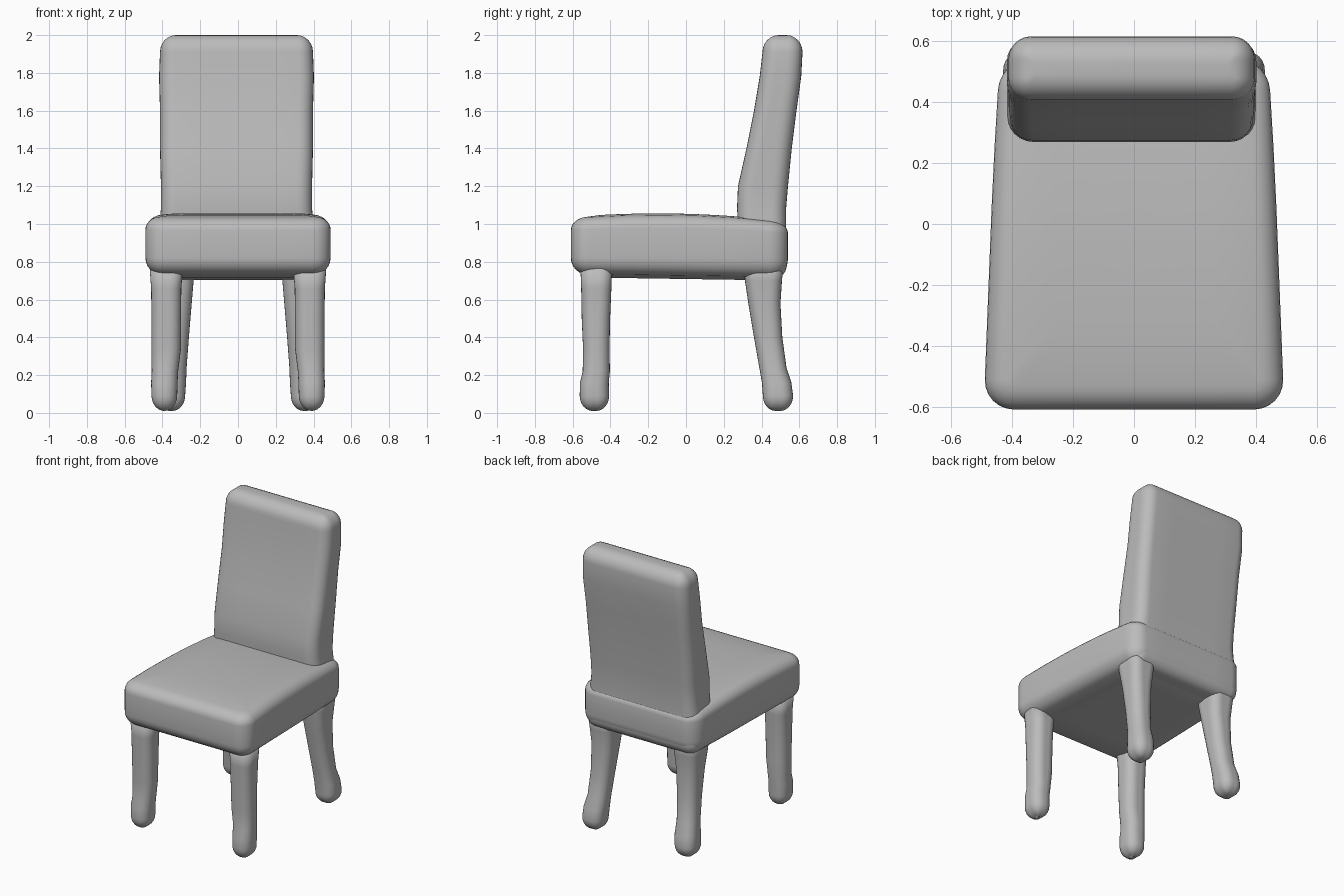
import bpy, bmesh, math

cube = bpy.data.objects.get("Cube")
if cube:
    bpy.data.objects.remove(cube, do_unlink=True)

grey = bpy.data.materials.new("plain_grey")
grey.use_nodes = True
COLOUR = (0.5, 0.5, 0.5, 1)
grey.diffuse_color = COLOUR
grey.node_tree.nodes["Principled BSDF"].inputs["Base Color"].default_value = COLOUR


def loft(name, sections, shape=lambda x, y, z: (x, y, z), steps=6):
    """Skin rounded rectangles (z, x, y, half_x, half_y, corner) stacked in z."""
    bm = bmesh.new()
    rings = []
    for z, cx, cy, hx, hy, r in sections:
        r = min(r, hx, hy)
        ring = []
        for q, (sx, sy) in enumerate([(1, 1), (-1, 1), (-1, -1), (1, -1)]):
            for i in range(steps + 1):
                a = math.pi / 2 * (q + i / steps)
                x = cx + sx * (hx - r) + r * math.cos(a)
                y = cy + sy * (hy - r) + r * math.sin(a)
                ring.append(bm.verts.new(shape(x, y, z)))
            # extra points along each straight side let the shape bend
            nx, ny = [(-1, 1), (-1, -1), (1, -1), (1, 1)][q]
            ax, ay = cx + sx * (hx - r), cy + sy * (hy - r)
            bx, by = cx + nx * (hx - r), cy + ny * (hy - r)
            ox, oy = [(0, r), (-r, 0), (0, -r), (r, 0)][q]
            for t in (0.2, 0.4, 0.6, 0.8):
                ring.append(bm.verts.new(shape(ax + (bx - ax) * t + ox, ay + (by - ay) * t + oy, z)))
        rings.append(ring)
    n = len(rings[0])
    for low, high in zip(rings, rings[1:]):
        for i in range(n):
            j = (i + 1) % n
            bm.faces.new((low[i], low[j], high[j], high[i]))
    bm.faces.new(rings[0][::-1])
    bm.faces.new(rings[-1])
    bmesh.ops.recalc_face_normals(bm, faces=bm.faces)
    mesh = bpy.data.meshes.new(name)
    bm.to_mesh(mesh)
    bm.free()
    mesh.materials.append(grey)
    mesh.shade_smooth()
    obj = bpy.data.objects.new(name, mesh)
    bpy.context.collection.objects.link(obj)
    return obj


def rounded_end(z, x, y, hx, hy, corner, r, height, up, steps=6):
    """Sections that curl inward to close a loft softly."""
    out = []
    for i in range(1, steps + 1):
        a = math.pi / 2 * i / steps
        s = r * (1 - math.cos(a))
        out.append((z + up * height * math.sin(a), x, y, hx - s, hy - s, max(corner - s, 0.01)))
    return out


# Seat: padded slab, wider at the front, crowned on top
def seat_shape(x, y, z):
    width = 1 - 0.08 * (y + 0.5) - 0.06 * max(0, y) ** 2
    top = max(0, (z - 0.88) / 0.14)
    low = max(0, (0.88 - z) / 0.16)
    crown = 0.03 * top * (1 - ((y + 0.15) / 0.45) ** 2 * 0.6)
    return x * width, y, z + crown - 0.015 * low * (y + 0.4)


body = (0, -0.035, 0.49, 0.575, 0.1)
seat = [(0.82, *body), (0.88, *body), (0.96, *body)]
pad = [(0.0, 0.1), (0.2, 0.06), (0.4, 0.02)]
lower = rounded_end(0.82, *body, 0.09, 0.09, -1)[::-1]
upper = rounded_end(0.96, *body, 0.08, 0.06, 1)
# shrinking rings carry the crown across the top and underside
inner = [(0, -0.035, 0.41 * s, 0.495 * s, 0.03) for s in (0.85, 0.65, 0.4, 0.15)]
seat = [(0.715, *s) for s in inner[::-1]] + lower + seat + upper + [(1.025, *s) for s in inner]
loft("seat", seat, seat_shape)

# Backrest: leaning cushion, thicker at the bottom
back = []
for z, front, rear, half in [(0.79, 0.29, 0.535, 0.425), (0.95, 0.28, 0.53, 0.415),
                             (1.08, 0.27, 0.53, 0.40), (1.2, 0.275, 0.54, 0.40),
                             (1.4, 0.32, 0.56, 0.405), (1.6, 0.36, 0.585, 0.405),
                             (1.78, 0.39, 0.61, 0.41), (1.91, 0.405, 0.617, 0.405)]:
    back.append((z, -0.008, (front + rear) / 2, half, (rear - front) / 2, 0.075))
base = rounded_end(*back[0], 0.07, 0.08, -1)[::-1]
cap = rounded_end(*back[-1], 0.085, 0.09, 1)
loft("backrest", base + back + cap)


# Legs: slightly lumpy rounded posts ending in ball feet
def leg(name, side, sections):
    posts = [(z, side * x, y, hx, hy, 0.06) for z, x, y, hx, hy in sections]
    foot = rounded_end(*posts[0], 0.07, 0.08, -1)[::-1]
    loft(name, foot + posts)


front_leg = [(0.09, 0.39, -0.485, 0.068, 0.078), (0.16, 0.39, -0.485, 0.07, 0.076),
             (0.22, 0.387, -0.475, 0.07, 0.072), (0.34, 0.38, -0.475, 0.078, 0.07),
             (0.5, 0.38, -0.477, 0.078, 0.075), (0.66, 0.38, -0.475, 0.08, 0.08),
             (0.8, 0.38, -0.475, 0.09, 0.085)]
rear_leg = [(0.09, 0.355, 0.487, 0.075, 0.08), (0.16, 0.35, 0.48, 0.075, 0.078),
            (0.24, 0.342, 0.46, 0.07, 0.072), (0.4, 0.332, 0.435, 0.072, 0.075),
            (0.58, 0.325, 0.415, 0.08, 0.085), (0.7, 0.325, 0.41, 0.09, 0.098),
            (0.82, 0.325, 0.41, 0.1, 0.11)]
for side, word in ((1, "left"), (-1, "right")):
    leg("front_leg_" + word, side, front_leg)
    leg("rear_leg_" + word, side, rear_leg)
